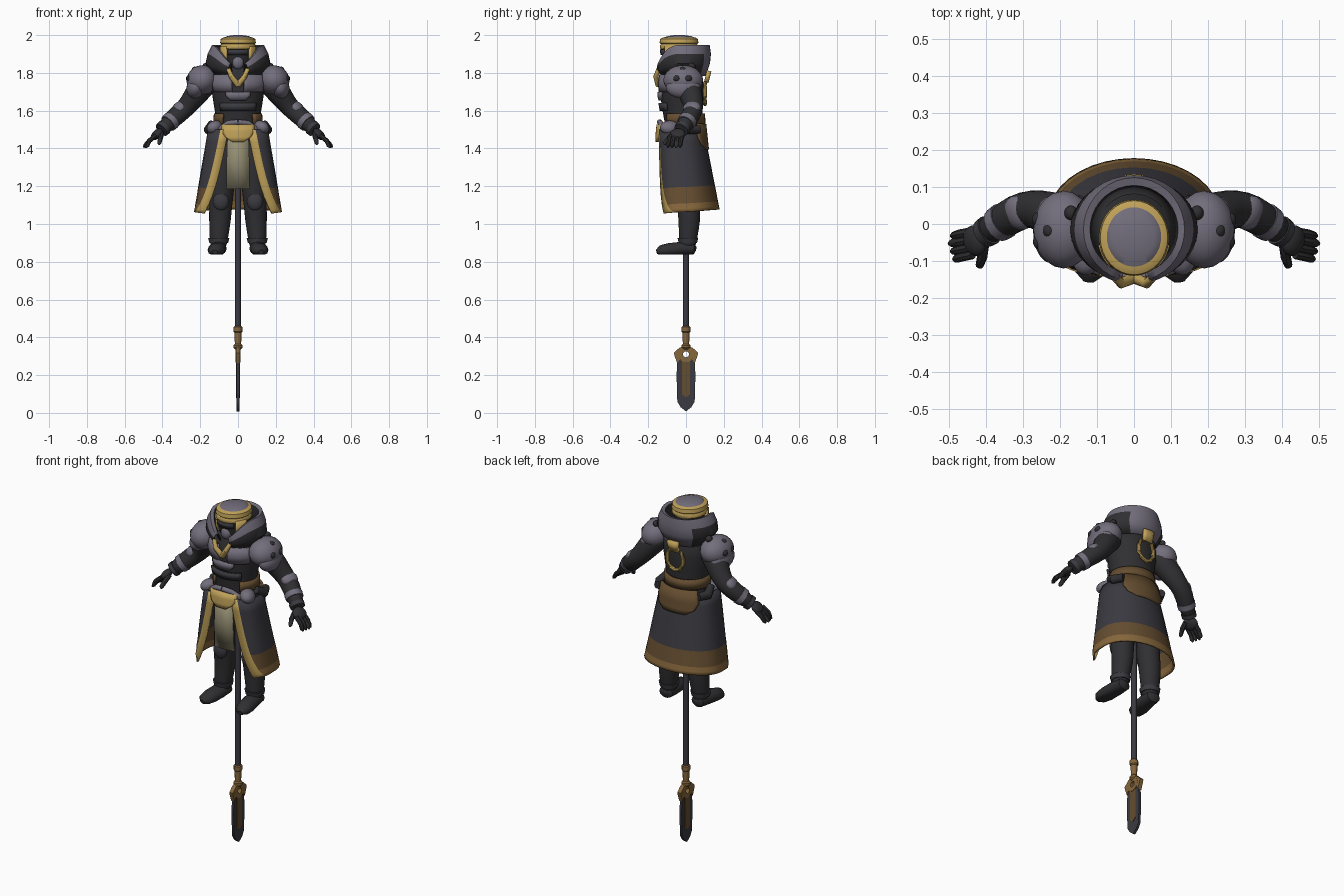
import bpy, bmesh
from math import sin, cos, pi, radians, asin
from mathutils import Vector, Matrix, Euler

if "Cube" in bpy.data.objects:
    bpy.data.objects.remove(bpy.data.objects["Cube"])


def material(name, *rgb):
    m = bpy.data.materials.new(name)
    m.use_nodes = True
    m.diffuse_color = (*rgb, 1)
    m.node_tree.nodes["Principled BSDF"].inputs["Base Color"].default_value = (*rgb, 1)
    return m


DARK = material("charcoal", .029, .029, .032)
CLOTH = material("dark_cloth", .043, .042, .052)
GREY = material("steel_violet", .17, .155, .2)
GOLD = material("gold", .53, .36, .1)
BROWN = material("brown_leather", .13, .075, .03)
BRONZE = material("bronze", .24, .135, .045)
TAN = material("tan_cloth", .3, .27, .17)


def finish(name, bm, mats, mirror=False, thick=0, sub=0):
    """Turn a bmesh into a smooth-shaded object with its modifiers."""
    bmesh.ops.recalc_face_normals(bm, faces=bm.faces)
    me = bpy.data.meshes.new(name)
    bm.to_mesh(me)
    bm.free()
    for m in mats:
        me.materials.append(m)
    ob = bpy.data.objects.new(name, me)
    bpy.context.collection.objects.link(ob)
    bpy.ops.object.select_all(action='DESELECT')
    ob.select_set(True)
    bpy.context.view_layer.objects.active = ob
    bpy.ops.object.shade_smooth_by_angle(angle=radians(40))
    if sub:
        ob.modifiers.new("round", 'SUBSURF').levels = sub
        ob.modifiers["round"].render_levels = sub
    if thick:
        mod = ob.modifiers.new("thickness", 'SOLIDIFY')
        mod.thickness, mod.offset = thick, 0
    if mirror:
        ob.modifiers.new("mirror", 'MIRROR').use_mirror_merge = False
    return ob


def grid(name, rows, mats, rule=None, solid=False, **kw):
    """Surface through rows of points; solid welds the seam and caps the ends."""
    bm = bmesh.new()
    vs = [[bm.verts.new(p) for p in r] for r in rows]
    for i in range(len(vs) - 1):
        for j in range(len(vs[0]) - 1):
            f = bm.faces.new((vs[i][j], vs[i][j + 1], vs[i + 1][j + 1], vs[i + 1][j]))
            f.material_index = rule(i, j) if rule else 0
    if solid:
        bmesh.ops.remove_doubles(bm, verts=bm.verts, dist=1e-5)
        bmesh.ops.holes_fill(bm, edges=bm.edges, sides=0)
    return finish(name, bm, mats, **kw)


def shell(name, rings, mat, a0=0, a1=360, n=24, shrink=None, zfun=None, **kw):
    """Elliptic rings (cy, z, rx, ry); angles run from the front towards +x."""
    rows = []
    for i, (cy, z, rx, ry) in enumerate(rings):
        mid, half = (a0 + a1) / 2, (a1 - a0) / 2 * (shrink[i] if shrink else 1)
        row = []
        for j in range(n + 1):
            a = radians(mid - half + 2 * half * j / n)
            row.append((rx * sin(a), cy - ry * cos(a), zfun(a, z) if zfun else z))
        rows.append(row)
    mats = mat if isinstance(mat, list) else [mat]
    return grid(name, rows, mats, solid=(a1 - a0 == 360), **kw)


def tube(name, pts, mat, n=14, squash=1, floor=None, **kw):
    """Round limb along points (x, y, z, radius)."""
    P = [Vector(p[:3]) for p in pts]
    rows = []
    for i, p in enumerate(P):
        d = (P[min(i + 1, len(P) - 1)] - P[max(i - 1, 0)]).normalized()
        u = d.cross(Vector((0, 0, 1)) if abs(d.z) < .95 else Vector((0, 1, 0))).normalized()
        w, r = d.cross(u), pts[i][3]
        ring = [p + u * r * cos(2 * pi * j / n) + w * r * squash * sin(2 * pi * j / n)
                for j in range(n + 1)]
        if floor is not None:
            for v in ring:
                v.z = max(v.z, floor)
        rows.append(ring)
    return grid(name, rows, [mat], solid=True, **kw)


def ball(name, loc, size, mat, rot=(0, 0, 0), mirror=True):
    bm = bmesh.new()
    bmesh.ops.create_uvsphere(bm, u_segments=20, v_segments=12, radius=1,
                              matrix=Matrix.LocRotScale(Vector(loc), Euler(rot), Vector(size)))
    return finish(name, bm, [mat], mirror)


def plate(name, yz, half, mat):
    """Flat prism in the blade plane."""
    rows = [[(x, y, z) for y, z in yz + yz[:1]] for x in (-half, half)]
    return grid(name, rows, [mat], solid=True)


# torso and chest armour
TORSO = [(-.015, 1.46, .125, .1), (-.015, 1.55, .115, .1), (-.02, 1.63, .128, .11),
         (-.02, 1.71, .14, .115), (-.02, 1.78, .14, .108), (-.02, 1.84, .085, .08)]
shell("torso", TORSO, DARK, n=32)
shell("chest_plate", [(-.02, 1.70, .143, .12), (-.02, 1.74, .15, .125), (-.02, 1.79, .14, .118)],
      GREY, 12, 62, 8, mirror=True, thick=.014)
shell("belly_plate", [(-.02, 1.655, .14, .118), (-.02, 1.68, .145, .124), (-.02, 1.70, .145, .124)],
      GREY, -26, 26, 8, shrink=[.6, 1, 1], thick=.016)
shell("rib_plate", [(-.02, 1.60, .128, .114), (-.02, 1.64, .136, .12)],
      CLOTH, -45, 45, 10, thick=.012)
tube("chest_chevron", [(.05, -.145, 1.82, .012), (.035, -.16, 1.78, .014), (0, -.145, 1.735, .016)],
     GOLD, mirror=True)

# back crest
tube("back_crest", [(.052 * sin(a), .1, 1.70 + .065 * cos(a), .011)
                    for a in [radians(40 + 35 * k) for k in range(9)]], GOLD, n=8)
shell("back_plate", [(-.015, 1.75, .1, .125), (-.015, 1.81, .12, .14)], GOLD, 164, 196, 4, thick=.02)

# belt, buckle and hip gear
shell("belt", [(-.015, 1.53, .125, .112), (-.015, 1.585, .122, .11)], BROWN, 40, 320, 28, thick=.012)
shell("buckle", [(-.02, 1.435, .15, .132), (-.02, 1.46, .15, .132), (-.02, 1.49, .15, .13),
                 (-.02, 1.525, .145, .126)], GOLD, -34, 34, 10, shrink=[.3, .75, 1, 1], thick=.02)
tube("belt_arch", [(0, -.14, 1.54, .014), (.05, -.135, 1.535, .014), (.1, -.11, 1.5, .014)], GREY,
     mirror=True)
ball("hip_guard", (.122, -.085, 1.51), (.042, .055, .036), GREY, (0, .5, .4))
tube("hip_roll", [(.14, -.03, 1.53, .02), (.155, .02, 1.5, .026), (.13, .07, 1.5, .022)], DARK,
     mirror=True)

# long open coat with gold front edges and a banded hem
levels = [0, .15, .3, .45, .58, .7, .8, .9, .96, 1]
coat_rows = []
for t in levels:
    rx, ry, cy, z = .155 + .073 * t, .115 + .04 * t, -.025 + .043 * t, 1.5 - .435 * t
    edge = .05 + .09 * t + .04 * t ** 4

    def front_angle(x):
        return pi - asin(min(x / rx, .985) ** (1 / .55))
    outer, inner = front_angle(edge), front_angle(edge + .042)
    angles = [-inner + 2 * inner * j / 22 for j in range(23)]
    row = []
    for a in [-outer] + angles + [outer]:
        p = .55 if cos(a) < 0 else 1
        side = 1 if sin(a) > 0 else -1
        row.append((side * rx * abs(sin(a)) ** p,
                    cy + ry * (cos(a) if p == 1 else -abs(cos(a)) ** p), z + .012 * t * cos(a)))
    coat_rows.append(row)


def coat_colour(i, j):
    if j in (0, 23):
        return 1
    return 3 if levels[i] >= .9 else 2 if levels[i] >= .7 else 0


grid("coat", coat_rows, [CLOTH, GOLD, BROWN, BRONZE], coat_colour, thick=.01)
shell("back_flap", [(-.02, 1.395, .18, .137), (-.02, 1.42, .177, .134), (-.02, 1.46, .17, .13),
                    (-.02, 1.53, .15, .122)], BROWN, 130, 230, 14, shrink=[.45, .8, 1, 1], thick=.01)
grid("front_cloth", [[(-w, y, z), (0, y - .006, z), (w, y, z)]
                     for w, y, z in ((.055, -.128, 1.48), (.06, -.13, 1.33), (.062, -.125, 1.185))],
     [TAN], thick=.008)

# legs and boots
tube("legs", [(.075, 0, 1.48, .07), (.08, .01, 1.25, .07), (.092, .012, 1.1, .062),
              (.095, .02, 1.02, .06), (.102, .01, .93, .05), (.104, .008, .86, .044)],
     DARK, mirror=True, sub=1)
ball("knee_guard", (.09, -.035, 1.12), (.042, .025, .05), CLOTH)
tube("boots", [(.1, .052, .868, .015), (.102, .04, .87, .04), (.106, -.02, .87, .046),
               (.114, -.09, .862, .047), (.12, -.135, .857, .038), (.122, -.155, .852, .015)],
     DARK, squash=.8, floor=.838, mirror=True)
tube("boot_cuff", [(.102, .01, .9, .05), (.102, .01, .925, .056)], CLOTH, mirror=True)

# collar standing around the head, low at the front
COLLAR = [(-.015, 1.785, .13, .115), (-.015, 1.85, .168, .138), (-.015, 1.9, .157, .143),
          (-.015, 1.945, .135, .138), (-.015, 1.94, .122, .122), (-.015, 1.82, .1, .1)]


def collar_colour(i, j):
    return 0 if i == 3 or (i < 3 and (12 <= j <= 19 or i == 2)) else 1


shell("collar", COLLAR, [GREY, DARK], 18, 342, 32, rule=collar_colour, thick=.008,
      zfun=lambda a, z: 1.785 + (z - 1.785) * (1 - .7 * max(0, cos(a)) ** 3))

# helmet
shell("helmet_core", [(-.035, 1.8, .06, .065), (-.035, 1.87, .08, .085), (-.037, 1.945, .084, .092)], DARK)
shell("helmet_band", [(-.037, 1.925, .088, .096), (-.037, 1.93, .093, .1), (-.037, 1.947, .093, .1),
                      (-.037, 1.952, .089, .096), (-.037, 1.958, .095, .103),
                      (-.037, 1.98, .091, .1), (-.037, 1.988, .075, .085)], GOLD, n=32)
shell("helmet_dome", [(-.035, 1.975, .083, .09), (-.035, 1.987, .076, .083), (-.035, 1.995, .055, .06),
                      (-.035, 2.0, .022, .025)], GREY, n=32)
shell("cheek_guard", [(-.037, 1.845, .08, .085), (-.037, 1.88, .09, .096), (-.037, 1.94, .092, .1)],
      GOLD, 42, 80, 6, shrink=[.6, 1, 1], mirror=True, thick=.012)
ball("mouth_guard", (0, -.11, 1.855), (.03, .022, .035), GREY, mirror=False)
shell("visor", [(-.037, 1.895, .084, .094), (-.037, 1.925, .087, .098)], CLOTH, -38, 38, 10, thick=.008)

# shoulder armour with studs
ball("shoulder_pad", (.19, -.015, 1.762), (.083, .105, .078), GREY, (0, .35, 0))
ball("shoulder_lower_pad", (.222, -.015, 1.725), (.05, .092, .062), GREY, (0, -.3, 0))
for k, (x, y, z) in enumerate([(.255, -.048, 1.77), (.258, .012, 1.77), (.228, -.018, 1.815),
                               (.17, .03, 1.835), (.15, -.02, 1.84)]):
    ball("shoulder_stud_%d" % (k + 1), (x, y, z), (.018, .02, .018), DARK)

# arms
tube("arms", [(.13, 0, 1.77, .055), (.19, .01, 1.73, .07), (.235, .03, 1.67, .062),
              (.275, .045, 1.615, .052), (.32, .03, 1.58, .053), (.365, 0, 1.535, .046),
              (.415, -.03, 1.49, .032)], DARK, mirror=True, sub=1)
ball("elbow_guard", (.312, .03, 1.615), (.042, .048, .03), GREY, (0, .75, -.4))
tube("bracer", [(.35, .01, 1.55, .05), (.37, -.003, 1.532, .048)], GREY, mirror=True)
tube("wrist_cuff", [(.39, -.016, 1.512, .042), (.405, -.026, 1.498, .04)], CLOTH, mirror=True)

# gloved hands
ball("palm", (.43, -.045, 1.475), (.038, .042, .022), DARK, (0, .8, -.2))
for k in range(4):
    y = -.015 - .021 * k
    tip = .5 - .006 * abs(k - 1)
    tube("finger_%d" % (k + 1), [(.435, y - .005, 1.47, .012), (.47, y - .012, 1.44, .0125),
                                 (tip - .008, y - .016, 1.415, .011), (tip, y - .017, 1.405, .004)],
         DARK, n=8, mirror=True)
tube("thumb", [(.405, -.055, 1.48, .014), (.41, -.09, 1.455, .014), (.417, -.112, 1.428, .011),
               (.418, -.117, 1.42, .004)], DARK, n=8, mirror=True)

# staff and its socket
shell("staff", [(0, z, .016, .016) for z in (.43, 1.3)], CLOTH, n=12)
shell("staff_socket", [(0, z, r, r) for z, r in ((.335, .014), (.345, .024), (.358, .024), (.365, .017),
                                                 (.425, .018), (.43, .023), (.455, .023), (.46, .018))],
      BRONZE, n=12)

# blade and pierced guard
half = [(.03, .285), (.046, .27), (.05, .2), (.046, .06), (.028, .03)]
plate("blade", half + [(0, .008)] + [(-y, z) for y, z in reversed(half)], .007, CLOTH)
plate("blade_inlay", [(-.022, .29), (.022, .29), (.022, .1), (0, .08), (-.022, .1)], .0095, BROWN)
ring = []
for x, r in ((-.012, .016), (-.012, .042), (.012, .042), (.012, .016), (-.012, .016)):
    ring.append([(x, r * sin(2 * pi * k / 16), .31 + r * cos(2 * pi * k / 16)) for k in range(17)])
grid("guard_ring", ring, [BRONZE])
for s, label in ((1, "back"), (-1, "front")):
    plate(label + "_guard_arm", [(s * y, z) for y, z in ((.02, .35), (.035, .345), (.064, .318),
                                                          (.06, .3), (.046, .262), (.03, .29))], .0115, BRONZE)
